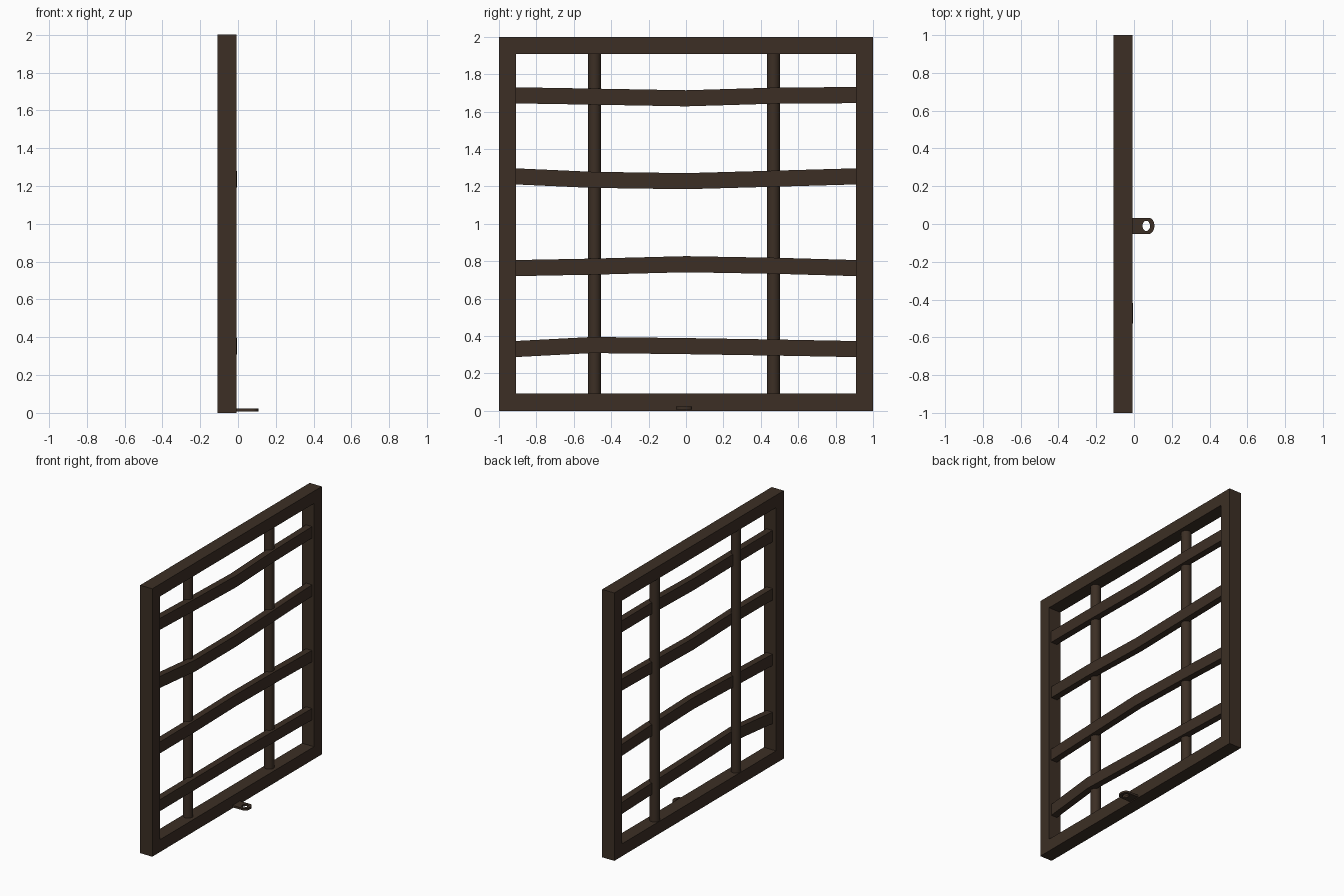
import bpy, bmesh, math

if "Cube" in bpy.data.objects:
    bpy.data.objects.remove(bpy.data.objects["Cube"])

iron = bpy.data.materials.new("dark_brown_iron")
iron.diffuse_color = (0.045, 0.028, 0.018, 1)
iron.use_nodes = True
iron.node_tree.nodes["Principled BSDF"].inputs["Base Color"].default_value = iron.diffuse_color


def loft(name, rings, closed):
    """Skin a row of equal rings with quads; close it into a loop or cap its ends."""
    bm = bmesh.new()
    vs = [[bm.verts.new(p) for p in r] for r in rings]
    n = len(rings[0])
    pairs = list(zip(vs, vs[1:]))
    if closed:
        pairs.append((vs[-1], vs[0]))
    for a, b in pairs:
        for i in range(n):
            j = (i + 1) % n
            bm.faces.new((a[i], a[j], b[j], b[i]))
    if not closed:
        bm.faces.new(vs[0])
        bm.faces.new(vs[-1])
    bmesh.ops.recalc_face_normals(bm, faces=bm.faces)
    me = bpy.data.meshes.new(name)
    bm.to_mesh(me)
    bm.free()
    me.materials.append(iron)
    ob = bpy.data.objects.new(name, me)
    bpy.context.collection.objects.link(ob)
    return ob


# Square outer frame
X0, X1, W = -0.108, -0.008, 0.092


def square(x, h):
    return [(x, sy * h, 1 + sz * h) for sy, sz in ((-1, -1), (1, -1), (1, 1), (-1, 1))]


loft("outer_frame", [square(X0, 1), square(X1, 1), square(X1, 1 - W), square(X0, 1 - W)], True)

# Upright round rods
for k, y in enumerate((-0.489, 0.468)):
    bpy.ops.mesh.primitive_cylinder_add(vertices=16, radius=0.035, depth=1.84,
                                        location=(-0.07, y, 1))
    rod = bpy.context.object
    rod.name = f"upright_rod_{k + 1}"
    rod.data.materials.append(iron)
    bpy.ops.object.shade_smooth_by_angle(angle=math.radians(40))

# Hand-bent flat cross bars: heights and front-face x along the bar
ys = (-0.92, -0.5, 0, 0.5, 0.92)
bars = [
    ((0.33, 0.352, 0.346, 0.338, 0.33), (-0.03, -0.005, -0.015, -0.02, -0.025)),
    ((0.763, 0.771, 0.784, 0.775, 0.763), (-0.028, -0.02, -0.015, -0.02, -0.025)),
    ((1.254, 1.235, 1.228, 1.242, 1.254), (-0.03, -0.005, -0.015, -0.02, -0.025)),
    ((1.687, 1.68, 1.671, 1.686, 1.688), (-0.028, -0.02, -0.015, -0.02, -0.025)),
]
H, D = 0.043, 0.05
for k, (zs, xs) in enumerate(bars):
    rings = [[(x, y, z - H), (x, y, z + H), (x - D, y, z + H), (x - D, y, z - H)]
             for x, y, z in zip(xs, ys, zs)]
    loft(f"cross_bar_{k + 1}", rings, False)

# Latch tab with rounded end and hole
cy, n = -0.01, 32
outer, hole = [], []
for i in range(n):
    t = 2 * math.pi * i / n
    c, s = math.cos(t), math.sin(t)
    hole.append((0.065 + 0.02 * c, cy + 0.027 * s))
    if c >= 0:
        outer.append((0.078 + 0.03 * c, cy + 0.043 * s))
    else:
        m = max(abs(c), abs(s))
        outer.append((0.078 + 0.098 * c / m, cy + 0.043 * s / m))
lo, hi = 0.007, 0.022
loft("latch_tab", [[(x, y, z) for x, y in ring]
                   for ring, z in ((outer, lo), (outer, hi), (hole, hi), (hole, lo))], True)
